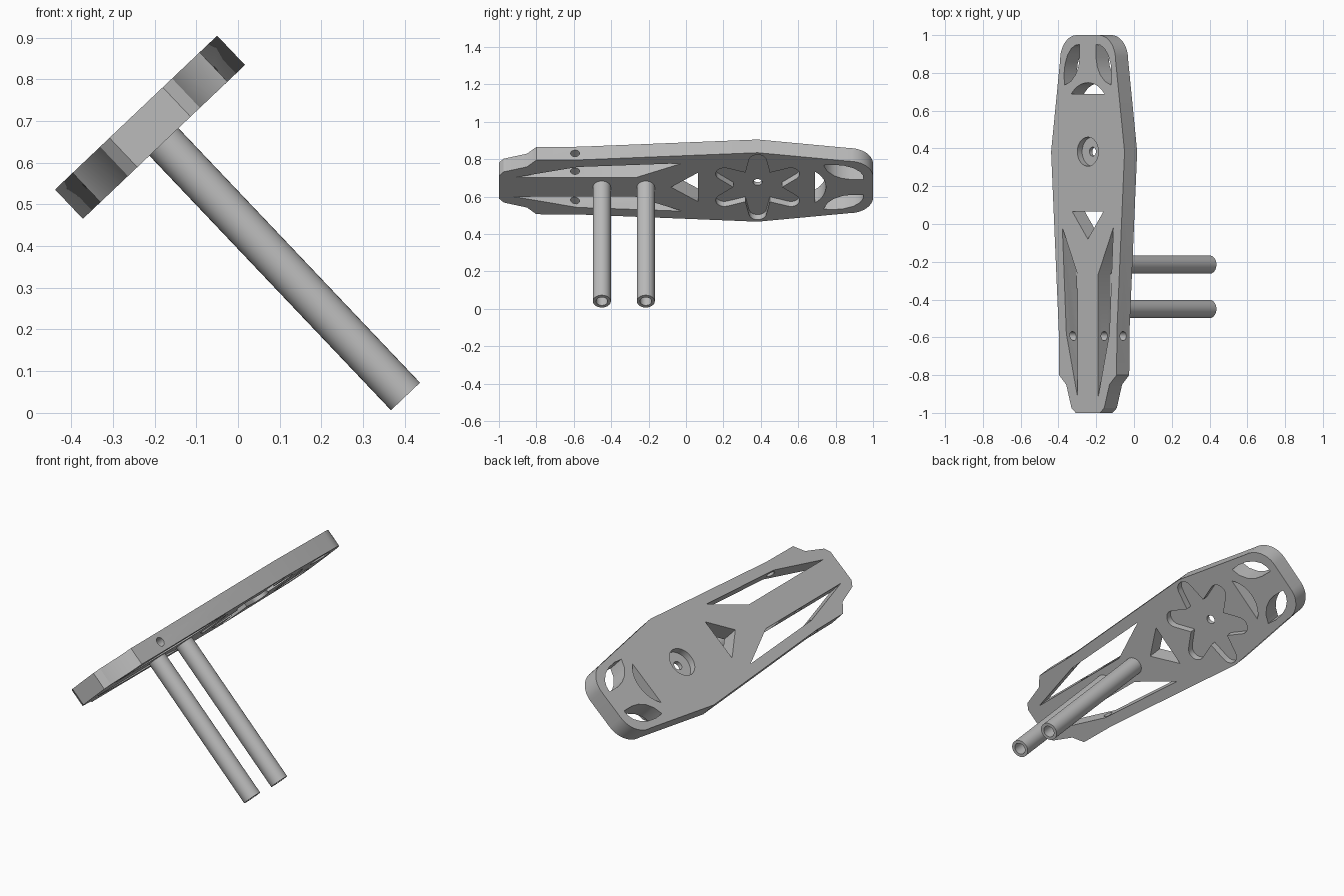
import bpy
import bmesh
from math import cos, sin, pi, radians
from mathutils import Matrix, Vector

cube = bpy.data.objects.get("Cube")
if cube:
    bpy.data.objects.remove(cube, do_unlink=True)

HALF = 0.0485          # half of the plate thickness
RECESS = 0.037         # depth of the horn pocket and screw recess
HUB_Y = 0.383
TILT = Matrix.Translation((-0.211, 0, 0.685)) @ Matrix.Rotation(radians(-43.5), 4, 'Y')

grey = bpy.data.materials.new("plain grey")
grey.use_nodes = True
grey.diffuse_color = (0.5, 0.5, 0.5, 1)
grey.node_tree.nodes["Principled BSDF"].inputs["Base Color"].default_value = (0.5, 0.5, 0.5, 1)


def add_object(name, bm):
    bmesh.ops.recalc_face_normals(bm, faces=bm.faces)
    mesh = bpy.data.meshes.new(name)
    bm.to_mesh(mesh)
    bm.free()
    mesh.materials.append(grey)
    obj = bpy.data.objects.new(name, mesh)
    bpy.context.collection.objects.link(obj)
    obj.matrix_world = TILT
    return obj


def prism(name, outline, low, high):
    """Extrude a flat outline from one height to another."""
    bm = bmesh.new()
    face = bm.faces.new([bm.verts.new((x, y, low)) for x, y in outline])
    top = bmesh.ops.extrude_face_region(bm, geom=[face])["geom"]
    verts = [v for v in top if isinstance(v, bmesh.types.BMVert)]
    bmesh.ops.translate(bm, verts=verts, vec=(0, 0, high - low))
    return add_object(name, bm)


def arc(cx, cy, rx, ry, start, end, steps):
    angles = [radians(start + (end - start) * i / steps) for i in range(steps + 1)]
    return [(cx + rx * cos(a), cy + ry * sin(a)) for a in angles]


def circle(y, radius, steps=32):
    return arc(0, y, radius, radius, 0, 360, steps)[:-1]


def mirrored(points):
    return [(-x, y) for x, y in reversed(points)]


def activate(obj):
    bpy.ops.object.select_all(action='DESELECT')
    obj.select_set(True)
    bpy.context.view_layer.objects.active = obj


def cut(target, cutter):
    activate(target)
    mod = target.modifiers.new("cut", 'BOOLEAN')
    mod.operation = 'DIFFERENCE'
    mod.solver = 'EXACT'
    mod.object = cutter
    cutter.hide_render = True
    bpy.ops.object.modifier_apply(modifier=mod.name)
    bpy.data.objects.remove(cutter, do_unlink=True)


def smooth(obj):
    activate(obj)
    bpy.ops.object.shade_smooth_by_angle(angle=radians(30))


# Arm plate: tapered tail, wide hub, rounded head
side = [(0.088, -1), (0.119, -0.975), (0.158, -0.85), (0.21, -0.8),
        (0.212, -0.57), (0.268, HUB_Y)]
side += arc(0.08, 0.87, 0.122, 0.13, 0, 90, 12)
plate = prism("arm_plate", side + mirrored(side), -HALF, HALF)

# Through openings
slot = [(0.074, -0.92), (0.157, -0.58), (0.186, -0.02), (0.074, -0.27)]
head_opening = [(0.17, 0.735), (0.174, 0.79), (0.167, 0.845), (0.148, 0.895),
                (0.12, 0.93), (0.09, 0.947), (0.06, 0.95), (0.06, 0.88),
                (0.068, 0.835), (0.09, 0.79), (0.125, 0.755)]
triangle = [(-0.113, 0.065), (0, -0.08), (0.113, 0.065)]
# Shallow circular segment across the head
segment = arc(0, 0.595, 0.153, 0.153, 38, 142, 14)
openings = [slot, mirrored(slot), head_opening, mirrored(head_opening),
            triangle, segment, circle(HUB_Y, 0.024)]
for outline in openings:
    cut(plate, prism("opening_cutter", outline, -0.2, 0.2))

# Round screw recess on top
cut(plate, prism("recess_cutter", circle(HUB_Y, 0.077), HALF - RECESS, 0.2))

# Six-armed horn pocket underneath
star = []
for i in range(6):
    turn = Matrix.Rotation(i * pi / 3, 2)
    tip = [(0.113, -0.065)] + arc(0.205, 0, 0.047, 0.047, -80, 80, 10)
    for p in tip:
        q = turn @ Vector(p)
        star.append((q.x, q.y + HUB_Y))
cut(plate, prism("pocket_cutter", star, -0.2, -HALF + RECESS))

# Cross hole through both side rails and the spine
bm = bmesh.new()
bmesh.ops.create_cone(bm, cap_ends=True, segments=24, radius1=0.024, radius2=0.024, depth=1,
                      matrix=Matrix.Translation((0, -0.593, 0)) @ Matrix.Rotation(pi / 2, 4, 'Y'))
cut(plate, add_object("cross_hole_cutter", bm))
smooth(plate)

# Hollow rods standing off the underside
for name, y in (("front_rod", -0.45), ("rear_rod", -0.215)):
    rod = prism(name, circle(y, 0.048), -0.89, -HALF + 0.002)
    cut(rod, prism("bore_cutter", circle(y, 0.031), -1, -HALF - 0.002))
    smooth(rod)
